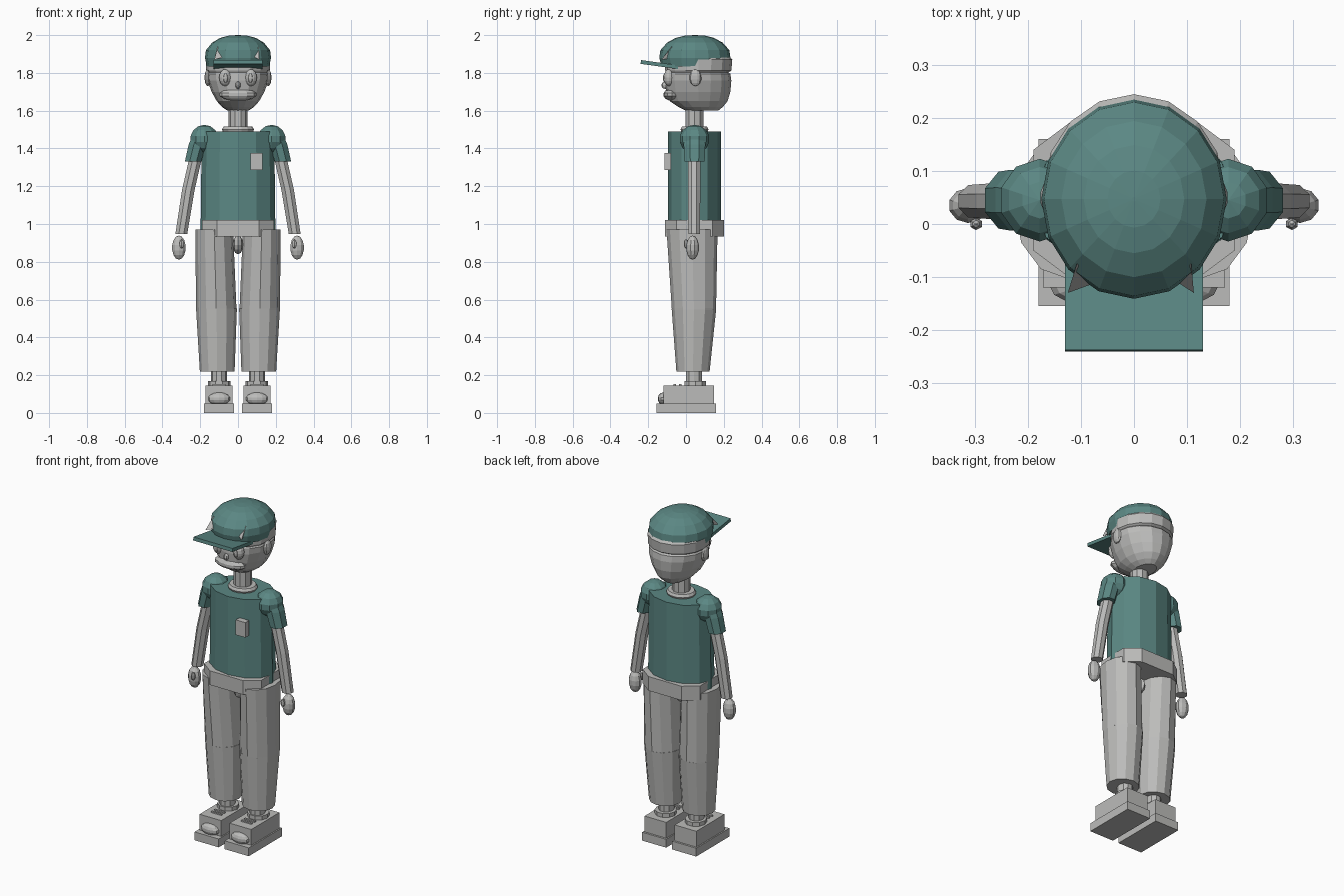
import bpy, bmesh, math
from mathutils import Matrix, Vector


def material(name, rgb):
    m = bpy.data.materials.new(name)
    m.diffuse_color = (*rgb, 1)
    return m


GREY = material("light_grey", (0.50, 0.50, 0.49))
TEAL = material("teal", (0.105, 0.245, 0.23))


def finish(bm, name, mat):
    bmesh.ops.recalc_face_normals(bm, faces=bm.faces)
    me = bpy.data.meshes.new(name)
    bm.to_mesh(me)
    bm.free()
    me.materials.append(mat)
    ob = bpy.data.objects.new(name, me)
    bpy.context.collection.objects.link(ob)
    return ob


def bridge(bm, loops):
    n = len(loops[0])
    for a, b in zip(loops, loops[1:]):
        for i in range(n):
            j = (i + 1) % n
            bm.faces.new((a[i], a[j], b[j], b[i]))
    bm.faces.new(loops[0])
    bm.faces.new(loops[-1])


def loft(name, mat, rings, n=12, turn=0.0):
    """Stack of elliptical rings: (x, y, z, rx, ry)."""
    bm = bmesh.new()
    angles = [turn + 2 * math.pi * i / n for i in range(n)]
    bridge(bm, [[bm.verts.new((x + rx * math.cos(a), y + ry * math.sin(a), z))
                 for a in angles] for x, y, z, rx, ry in rings])
    return finish(bm, name, mat)


def box(name, mat, lo, hi, tilt=0.0):
    bm = bmesh.new()
    lo, hi = Vector(lo), Vector(hi)
    m = (Matrix.Translation((lo + hi) / 2) @ Matrix.Rotation(tilt, 4, 'X')
         @ Matrix.Diagonal((*(hi - lo), 1)))
    bmesh.ops.create_cube(bm, size=1, matrix=m)
    return finish(bm, name, mat)


def ball(name, mat, c, r, u=10, v=7):
    bm = bmesh.new()
    m = Matrix.Translation(c) @ Matrix.Diagonal((*r, 1))
    bmesh.ops.create_uvsphere(bm, u_segments=u, v_segments=v, radius=1, matrix=m)
    return finish(bm, name, mat)


CY = 0.045  # body centre line

# shirt body
loft("shirt", TEAL, [(0, CY, 0.96, 0.198, 0.14), (0, CY, 1.49, 0.192, 0.14)], 12)

# waistband
bm = bmesh.new()
outline = [(-0.11, -0.11), (0.11, -0.11), (0.19, -0.05), (0.19, 0.14),
           (0.11, 0.20), (-0.11, 0.20), (-0.19, 0.14), (-0.19, -0.05)]
bridge(bm, [[bm.verts.new((x, y, z)) for x, y in outline] for z in (0.935, 1.02)])
finish(bm, "waistband", GREY)
ball("crotch", GREY, (0, 0.03, 0.89), (0.028, 0.06, 0.05), 8, 6)

# chest badge
box("badge", GREY, (0.065, -0.115, 1.285), (0.13, -0.08, 1.375))

# neck and collar
loft("neck", GREY, [(0, CY, 1.48, 0.05, 0.05), (0, CY, 1.64, 0.05, 0.05)], 10)
loft("collar", GREY, [(0, CY, 1.485, 0.078, 0.07), (0, CY, 1.50, 0.085, 0.076),
                      (0, CY, 1.515, 0.076, 0.068)], 14)

# head: chin, cheeks, groove, back hair under the cap
profile = [(1.60, 0.0, 0.17, 0.055), (1.62, -0.04, 0.195, 0.085),
           (1.65, -0.085, 0.22, 0.112), (1.70, -0.105, 0.235, 0.14),
           (1.76, -0.112, 0.24, 0.162), (1.795, -0.11, 0.235, 0.166),
           (1.803, -0.105, 0.225, 0.16), (1.812, -0.11, 0.24, 0.168),
           (1.87, -0.11, 0.245, 0.17), (1.90, -0.10, 0.22, 0.155)]
loft("head", GREY, [(0, (a + b) / 2, z, rx, (b - a) / 2) for z, a, b, rx in profile],
     16, math.pi / 16 * 2)

# face
ball("mouth", GREY, (0, -0.075, 1.685), (0.10, 0.045, 0.033), 12, 7)
ball("nose", GREY, (0, -0.11, 1.735), (0.014, 0.02, 0.02), 8, 6)

# cap and brim
loft("cap", TEAL, [(0, 0.047, z, r, r * 1.075) for z, r in
                   ((1.835, 0.165), (1.88, 0.175), (1.92, 0.17), (1.96, 0.137),
                    (1.985, 0.095), (1.997, 0.05), (2.0, 0.004))], 16)
box("brim", TEAL, (-0.13, -0.24, 1.834), (0.13, -0.04, 1.854), -0.14)

for s, side in ((-1, "left"), (1, "right")):
    # cap spikes
    bm = bmesh.new()
    tip = 0.0 if s < 0 else 0.012
    pts = [(s * 0.125 + tip * -s, -0.13, 1.87), (s * (0.07 + tip), -0.11, 1.885),
           (s * 0.108, -0.075, 1.94), (s * 0.09, -0.06, 1.88)]
    v = [bm.verts.new(p) for p in pts]
    for f in ((0, 1, 2), (0, 1, 3), (1, 2, 3), (0, 2, 3)):
        bm.faces.new([v[i] for i in f])
    finish(bm, side + "_cap_spike", GREY)

    # eyes and ears
    ball(side + "_eye", GREY, (s * 0.068, -0.09, 1.775), (0.032, 0.028, 0.045), 12, 8)
    ball(side + "_pupil", GREY, (s * 0.066, -0.112, 1.773), (0.014, 0.01, 0.025), 8, 6)
    ball(side + "_ear", GREY, (s * 0.16, 0.05, 1.775), (0.018, 0.032, 0.045), 10, 7)

    # shoulder and sleeve
    ball(side + "_shoulder", TEAL, (s * 0.178, CY, 1.45), (0.078, 0.08, 0.075), 10, 7)
    loft(side + "_sleeve", TEAL, [(s * 0.238, CY, 1.33, 0.047, 0.058),
                                  (s * 0.215, CY, 1.42, 0.05, 0.062),
                                  (s * 0.195, CY, 1.48, 0.045, 0.058)], 8, math.pi / 8)

    # arm, hand and thumb
    loft(side + "_arm", GREY, [(s * 0.300, 0.043, 0.947, 0.034, 0.033),
                               (s * 0.263, 0.043, 1.18, 0.036, 0.036),
                               (s * 0.222, 0.043, 1.36, 0.036, 0.036)], 8, math.pi / 8)
    ball(side + "_hand", GREY, (s * 0.313, 0.035, 0.875), (0.038, 0.034, 0.064), 10, 7)
    ball(side + "_thumb", GREY, (s * 0.298, 0.0, 0.895), (0.013, 0.012, 0.025), 6, 5)

    # trouser leg, with the knee seam
    loft(side + "_thigh", GREY, [(s * 0.115, 0.042, 0.548, 0.107, 0.117),
                                 (s * 0.126, 0.032, 0.97, 0.100, 0.135)], 12)
    loft(side + "_shin", GREY, [(s * 0.110, 0.037, 0.22, 0.092, 0.088),
                                (s * 0.114, 0.042, 0.552, 0.108, 0.118)], 12)

    # ankle and sock cuff
    loft(side + "_ankle", GREY, [(s * 0.10, 0.043, 0.13, 0.042, 0.045),
                                 (s * 0.10, 0.043, 0.26, 0.042, 0.045)], 10)
    loft(side + "_cuff", GREY, [(s * 0.10, 0.05, 0.14, 0.06, 0.06),
                                (s * 0.10, 0.05, 0.168, 0.06, 0.06)], 10)

    # shoe
    x0, x1 = sorted((s * 0.02, s * 0.18))
    box(side + "_sole", GREY, (x0, -0.155, 0), (x1, 0.16, 0.05))
    box(side + "_shoe", GREY, (x0 + 0.008, -0.12, 0.05), (x1 - 0.008, 0.148, 0.145))
    ball(side + "_toe_cap", GREY, (s * 0.10, -0.118, 0.075), (0.06, 0.032, 0.034), 12, 7)
    for y in (-0.06, -0.03):
        box(side + "_lace", GREY, (s * 0.10 - 0.035, y - 0.006, 0.14),
            (s * 0.10 + 0.035, y + 0.006, 0.152))
